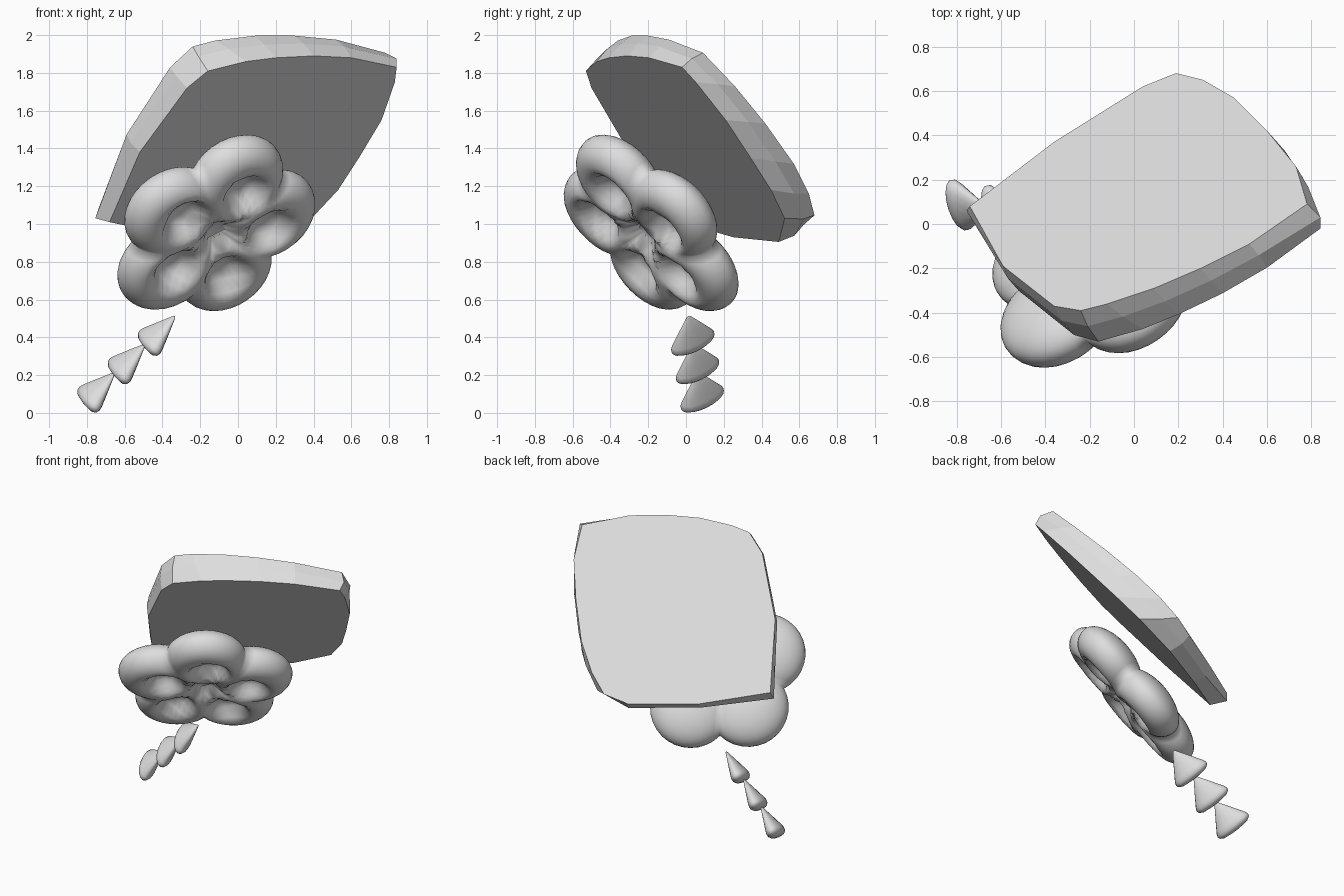
import bpy, bmesh, math
from mathutils import Vector, Matrix

if "Cube" in bpy.data.objects:
    bpy.data.objects.remove(bpy.data.objects["Cube"])

N = Vector((-0.354, 0.669, 0.653)).normalized()   # facing of the slab
F = Vector((-0.44, 0.652, 0.618)).normalized()    # back direction of the flower

grey = bpy.data.materials.new("light_grey")
grey.diffuse_color = (0.73, 0.73, 0.73, 1)
grey.use_nodes = True
grey.node_tree.nodes["Principled BSDF"].inputs["Base Color"].default_value = grey.diffuse_color


def make(name, rings, smooth, angle=60):
    """Skin a list of equal-length closed rings, capping both ends."""
    bm = bmesh.new()
    rows = [[bm.verts.new(p) for p in ring] for ring in rings]
    n = len(rows[0])
    for a, b in zip(rows, rows[1:]):
        for i in range(n):
            j = (i + 1) % n
            bm.faces.new((a[i], a[j], b[j], b[i]))
    bm.faces.new(rows[0][::-1])
    bm.faces.new(rows[-1])
    bmesh.ops.recalc_face_normals(bm, faces=bm.faces)
    me = bpy.data.meshes.new(name)
    bm.to_mesh(me)
    bm.free()
    me.materials.append(grey)
    ob = bpy.data.objects.new(name, me)
    bpy.context.collection.objects.link(ob)
    if smooth:
        bpy.ops.object.select_all(action='DESELECT')
        ob.select_set(True)
        bpy.context.view_layer.objects.active = ob
        bpy.ops.object.shade_smooth_by_angle(angle=math.radians(angle))
    return ob


# Slab: underside given as (x, z), upper side as (x, y, thickness), on the tilted plane
ORIGIN = Vector((-0.16, -0.53, 1.81))
under = [(-.68, 1.01), (-.52, 1.38), (-.27, 1.72), (-.16, 1.81), (.04, 1.86), (.2, 1.88),
         (.4, 1.89), (.6, 1.88), (.84, 1.83), (.83, 1.75), (.76, 1.55), (.64, 1.35),
         (.53, 1.18), (.39, 1.03), (.1, .905), (-.31, .93)]
upper = [(-.74, .08, .135), (-.59, -.19, .16), (-.36, -.37, .19), (-.24, -.39, .207),
         (-.12, -.36, .205), (.09, -.29, .194), (.3, -.2, .18), (.52, -.09, .162),
         (.78, .09, .145), (.73, .26, .16), (.6, .42, .185), (.45, .57, .2),
         (.31, .65, .2), (.19, .68, .187), (.04, .62, .165), (-.36, .37, .146)]
low = [Vector((x, ORIGIN.y - (N.x * (x - ORIGIN.x) + N.z * (z - ORIGIN.z)) / N.y, z))
       for x, z in under]
high = []
for x, y, thick in upper:
    z = ORIGIN.z + (thick - N.x * (x - ORIGIN.x) - N.y * (y - ORIGIN.y)) / N.z
    high.append(Vector((x, y, z)))
mid = [a.lerp(b, 0.55) for a, b in zip(low, high)]
centre = sum(mid, Vector()) / len(mid)
mid = [centre + (p - centre) * (1.025 if i > 11 else 1.015) for i, p in enumerate(mid)]
mid[0] = Vector((-.755, .06, 1.03))                        # blunt left corner
mid[8] = Vector((.84, .03, 1.875))                         # blunt right corner
make("slab", [low, mid, high], False)

# Flower: one closed skin of five overlapping dished lobes
CENTRE = Vector((-0.135, -0.187, 0.987))
first = Vector((.14, -.19, .27))
first = (first - F * first.dot(F)).normalized()
side = F.cross(first)
DIST, RAD = 0.325, 0.27
SEG, STEPS = 70, 16


def flower_ring(s, front):
    ring = []
    for i in range(SEG):
        a = math.tau * i / SEG
        phi = (a + math.pi / 5) % (math.tau / 5) - math.pi / 5     # angle inside the lobe
        edge = DIST * math.cos(phi) + math.sqrt(RAD ** 2 - (DIST * math.sin(phi)) ** 2)
        rho = s * edge
        px, py = rho * math.cos(phi), rho * math.sin(phi)
        q = math.hypot(px - DIST, py)                              # from the lobe centre
        if front:
            hole = math.hypot(px - 0.29, py - 0.025)               # from the dish centre
            t = min(1, max(0, (hole - 0.06) / 0.1))
            rise = t * t * (3 - 2 * t)
            fall = math.sqrt(max(0, 1 - (max(0, q - 0.16) / 0.11) ** 2))
            sink = 0.6 + 0.4 * min(1, rho / 0.25)
            h = max(0.02 * (1 - s ** 4) + 0.11 * rise * fall * sink, 0.045 * (1 - rho / 0.12))
        else:
            dome = 0.145 * math.sqrt(max(0, 1 - (q / RAD) ** 2))
            h = -max(dome, 0.08 * (1 - s ** 4))
        ring.append(CENTRE + first * (rho * math.cos(a)) + side * (rho * math.sin(a)) - F * h)
    return ring


steps = [math.sin(math.pi / 2 * k / STEPS) for k in range(1, STEPS + 1)]
make("flower", [flower_ring(s, False) for s in steps]
     + [flower_ring(s, True) for s in steps[-2::-1]], True, 80)

# Trail of three flattened cones with rounded bases
axis = Vector((.69, -.12, .71)).normalized()
wide = Vector((-.34, .865, .376))
wide = (wide - axis * wide.dot(axis)).normalized()
narrow = axis.cross(wide)
cone = [(.25, -.022), (.75, -.015), (.95, 0), (1, .018), (.93, .04), (.5, .125),
        (.1, .202), (.03, .208)]
for k in range(3):
    base = Vector((-.478, .038, .363)) + Vector((-.16, .025, -.15)) * k
    make("trail_cone_%d" % (k + 1),
         [[base + axis * h + wide * (.131 * r * math.cos(math.tau * i / 16))
           + narrow * (.058 * r * math.sin(math.tau * i / 16)) for i in range(16)]
          for r, h in cone], True)
